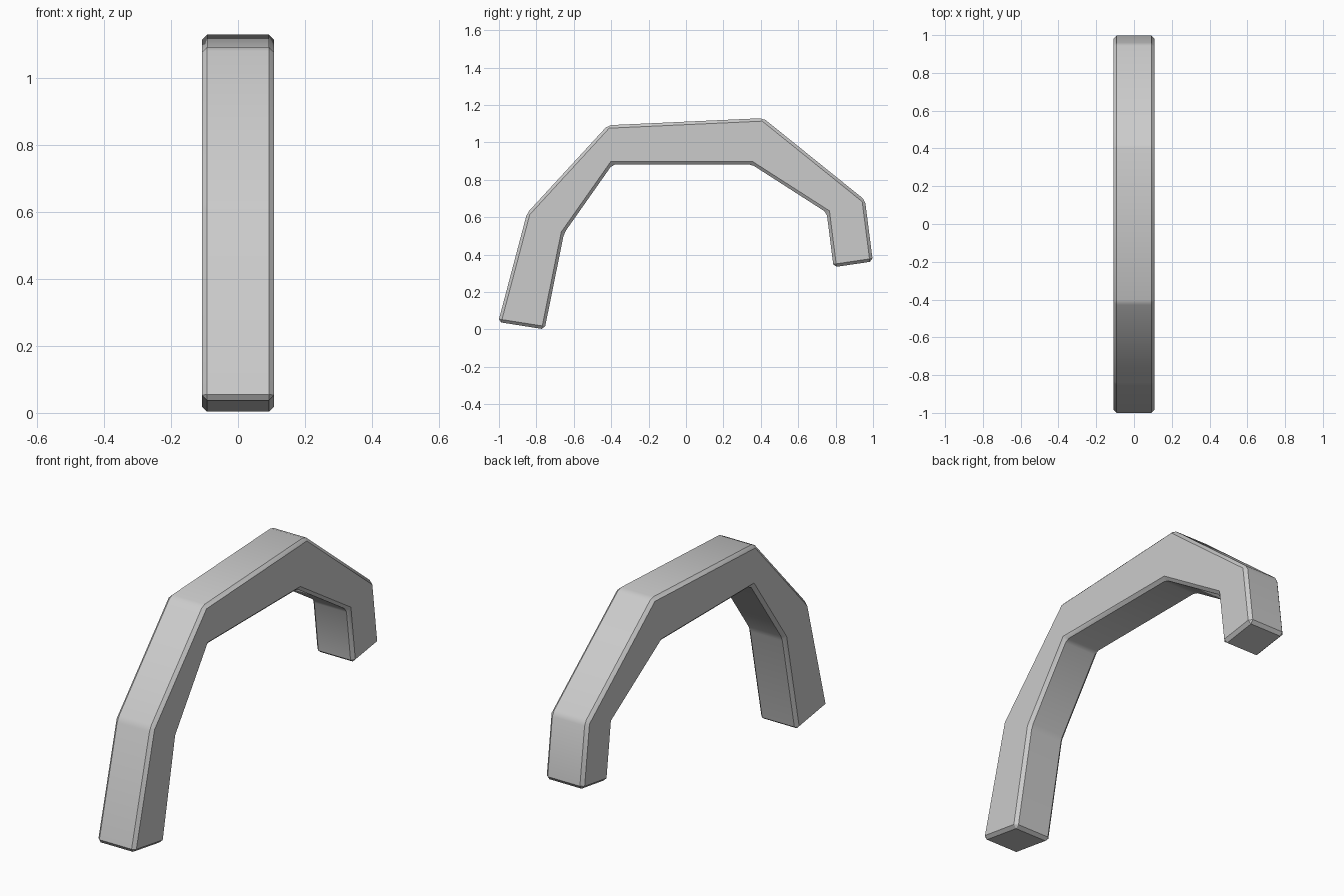
import bpy
import bmesh

cube = bpy.data.objects.get("Cube")
if cube:
    bpy.data.objects.remove(cube, do_unlink=True)

HALF_WIDTH = 0.108

# Side profile (y, z): outer bends front to back, then inner bends back to front
OUTER = [(-1.004, 0.04), (-0.85, 0.622), (-0.418, 1.092),
         (0.413, 1.13), (0.957, 0.692), (0.999, 0.364)]
INNER = [(0.789, 0.333), (0.752, 0.625), (0.35, 0.883),
         (-0.393, 0.883), (-0.652, 0.515), (-0.756, 0.001)]

grey = bpy.data.materials.new("light grey")
grey.use_nodes = True
grey.diffuse_color = (0.6, 0.6, 0.6, 1)
grey.node_tree.nodes["Principled BSDF"].inputs["Base Color"].default_value = (0.6, 0.6, 0.6, 1)

# Extrude the profile across x
bm = bmesh.new()
side = bm.faces.new([bm.verts.new((-HALF_WIDTH, y, z)) for y, z in OUTER + INNER])
extruded = bmesh.ops.extrude_face_region(bm, geom=[side])["geom"]
bmesh.ops.translate(bm, vec=(2 * HALF_WIDTH, 0, 0),
                    verts=[v for v in extruded if isinstance(v, bmesh.types.BMVert)])
bmesh.ops.recalc_face_normals(bm, faces=bm.faces)
mesh = bpy.data.meshes.new("arched_handle")
bm.to_mesh(mesh)
bm.free()
mesh.materials.append(grey)

handle = bpy.data.objects.new("arched_handle", mesh)
bpy.context.collection.objects.link(handle)

# Narrow chamfer on every edge and bend
bevel = handle.modifiers.new("chamfer", "BEVEL")
bevel.width = 0.016
bevel.segments = 1
bevel.limit_method = "NONE"

bpy.context.view_layer.objects.active = handle
handle.select_set(True)
bpy.ops.object.modifier_apply(modifier=bevel.name)
bpy.ops.object.shade_smooth_by_angle(angle=0.6)
